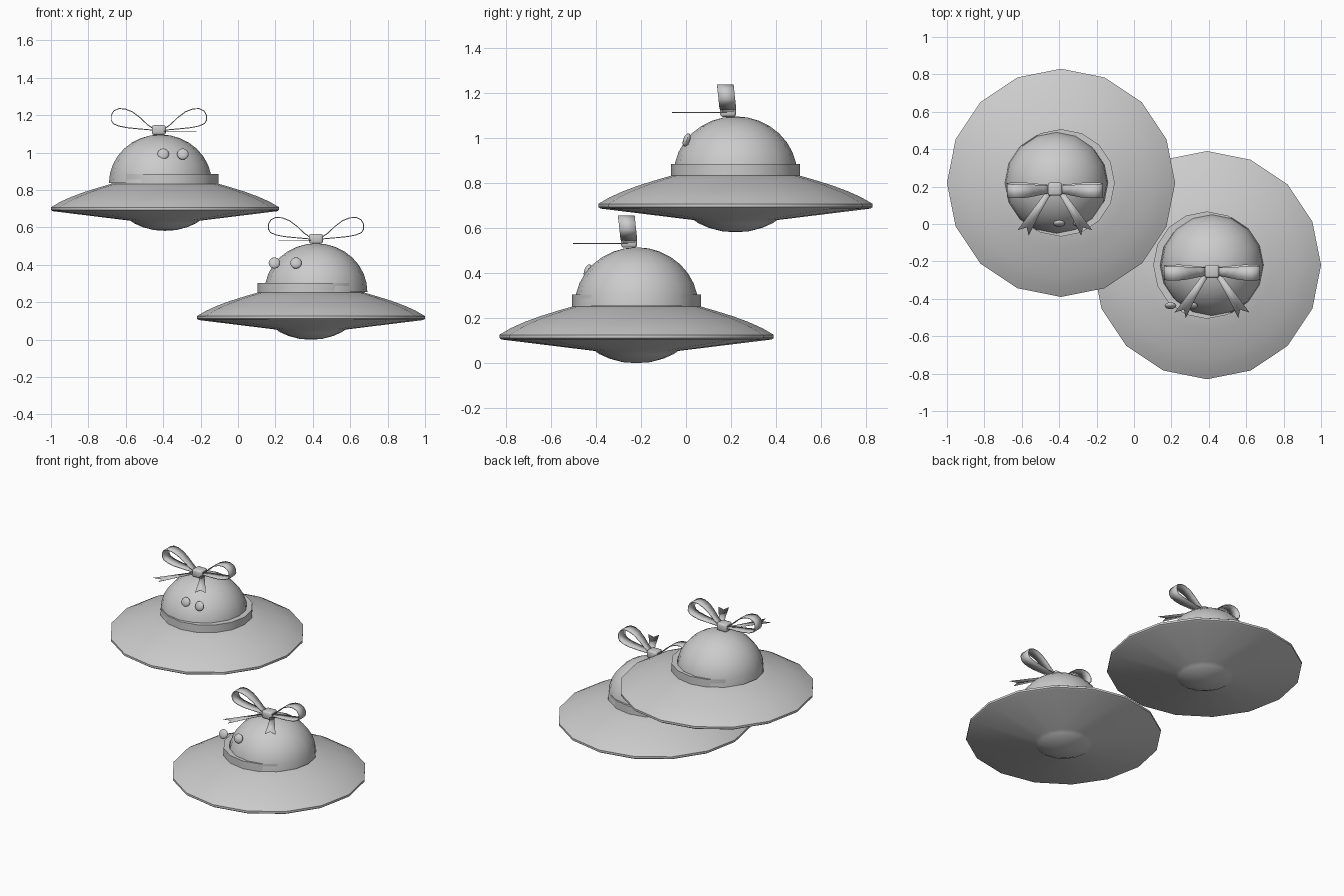
import bpy, bmesh, math

if "Cube" in bpy.data.objects:
    bpy.data.objects.remove(bpy.data.objects["Cube"])

grey = bpy.data.materials.new("plain grey")
grey.diffuse_color = (0.6, 0.6, 0.6, 1)
grey.use_nodes = True
grey.node_tree.nodes["Principled BSDF"].inputs["Base Color"].default_value = grey.diffuse_color


def finish(name, bm, loc, angle=35):
    bmesh.ops.recalc_face_normals(bm, faces=bm.faces)
    me = bpy.data.meshes.new(name)
    bm.to_mesh(me)
    bm.free()
    ob = bpy.data.objects.new(name, me)
    bpy.context.collection.objects.link(ob)
    ob.location = loc
    me.materials.append(grey)
    bpy.context.view_layer.objects.active = ob
    ob.select_set(True)
    bpy.ops.object.shade_smooth_by_angle(angle=math.radians(angle))
    ob.select_set(False)
    return ob


def lathe(name, profile, loc, sides=16, closed=False, angle=35):
    """Turn an (r, z) profile around the z axis."""
    bm = bmesh.new()
    vs = [bm.verts.new((r, 0, z)) for r, z in profile]
    es = [bm.edges.new(p) for p in zip(vs, vs[1:])]
    if closed:
        es.append(bm.edges.new((vs[-1], vs[0])))
    bmesh.ops.spin(bm, geom=vs + es, cent=(0, 0, 0), axis=(0, 0, 1),
                   angle=math.tau, steps=sides, use_duplicate=False)
    bmesh.ops.remove_doubles(bm, verts=bm.verts, dist=1e-4)
    return finish(name, bm, loc, angle)


def ribbon_loop(name, side, loc):
    """Teardrop ribbon, narrow at the knot, leaning forward a little."""
    path = [(.02, .008), (.06, .035), (.10, .073), (.14, .103), (.18, .119),
            (.215, .121), (.243, .108), (.257, .083), (.257, .055),
            (.245, .036), (.215, .023), (.17, .014), (.11, .008), (.02, 0)]
    bm = bmesh.new()
    rows = []
    for x, z in path:
        w = .018 + .019 * min(1, x / .16)
        y = -.1 * z
        rows.append([bm.verts.new((side * x, y + s * w, z)) for s in (-1, 1)])
    for a, b in zip(rows, rows[1:]):
        bm.faces.new((a[0], a[1], b[1], b[0]))
    ob = finish(name, bm, loc, 60)
    ob.modifiers.new("thickness", "SOLIDIFY").thickness = .005


def ribbon_tail(name, side, loc):
    """Flat tail with a swallow-cut end."""
    pts = [(.015, -.015), (.04, -.005), (.10, -.085), (.20, -.22),
           (.15, -.205), (.14, -.25), (.075, -.12)]
    bm = bmesh.new()
    bm.faces.new([bm.verts.new((side * x, y, 0)) for x, y in pts])
    ob = finish(name, bm, loc)
    ob.modifiers.new("thickness", "SOLIDIFY").thickness = .002


def eye(name, loc):
    bm = bmesh.new()
    bmesh.ops.create_uvsphere(bm, u_segments=16, v_segments=10, radius=.031)
    bmesh.ops.scale(bm, vec=(1, .5, 1), verts=bm.verts)
    ob = finish(name, bm, loc)
    ob.rotation_euler.x = math.radians(-20)


SAUCER = [(0, 0), (.06, .004), (.12, .02), (.165, .04), (.185, .054),
          (.60, .105), (.61, .112), (.61, .126), (.56, .155), (.50, .182),
          (.43, .208), (.35, .233), (.26, .259), (0, .262)]
DOME = [(.275 * math.cos(t), .255 + .26 * math.sin(t))
        for t in (i * math.pi / 16 for i in range(9))]
BAND = [(.25, .25), (.287, .25), (.287, .304), (.25, .304)]


def hat_saucer(tag, cx, cy, z, dome_x, eyes):
    lathe(tag + "_saucer", SAUCER, (cx, cy, z))
    lathe(tag + "_dome", DOME, (dome_x, cy, z))
    lathe(tag + "_band", BAND, (cx, cy, z), closed=True)
    for i, ex in enumerate(eyes):
        eye(f"{tag}_eye_{i + 1}", (ex, cy - .217, z + .41))
    # bow: knot, two loops, two tails
    bx, by, bz = dome_x - (.008 if cx < 0 else 0), cy - .033, z + .535
    bm = bmesh.new()
    bmesh.ops.create_cube(bm, size=1)
    bmesh.ops.scale(bm, vec=(.074, .07, .052), verts=bm.verts)
    bmesh.ops.bevel(bm, geom=bm.edges[:], offset=.011, segments=2,
                    affect="EDGES", profile=.5)
    finish(tag + "_bow_knot", bm, (bx, by, bz + .004), 50)
    for side, word in ((-1, "left"), (1, "right")):
        ribbon_loop(f"{tag}_bow_loop_{word}", side, (bx, by, bz))
        ribbon_tail(f"{tag}_bow_tail_{word}", side, (bx, by, bz - .003))


hat_saucer("upper", -.39, .22, .582, -.415, (-.40, -.295))
hat_saucer("lower", .39, -.22, 0, .417, (.195, .31))
